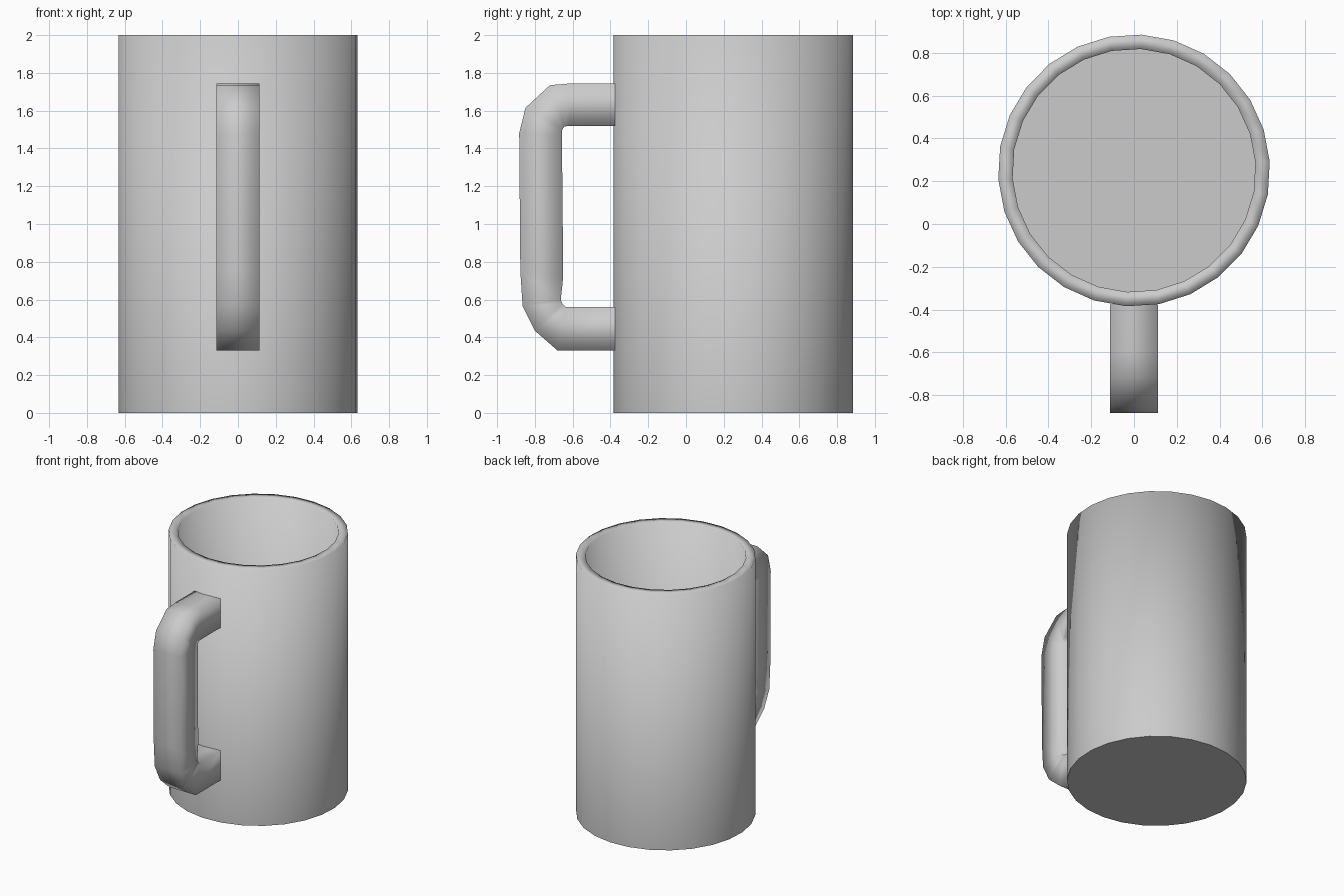
import bpy, bmesh
from math import cos, sin, pi, radians

if "Cube" in bpy.data.objects:
    bpy.data.objects.remove(bpy.data.objects["Cube"])

SIDES = 26
CENTRE_Y = 0.25


def make_object(name, bm):
    bmesh.ops.recalc_face_normals(bm, faces=bm.faces)
    mesh = bpy.data.meshes.new(name)
    bm.to_mesh(mesh)
    bm.free()
    obj = bpy.data.objects.new(name, mesh)
    bpy.context.collection.objects.link(obj)
    return obj


def bridge(bm, a, b):
    n = len(a)
    for i in range(n):
        j = (i + 1) % n
        bm.faces.new((a[i], a[j], b[j], b[i])).smooth = True


# Mug body: outer wall, rim, inner wall and flat floor
bm = bmesh.new()
rings = []
for r, z in [(0.635, 0), (0.635, 2), (0.568, 2), (0.568, 0.08)]:
    ring = []
    for i in range(SIDES):
        a = radians(3.7) + 2 * pi * i / SIDES
        ring.append(bm.verts.new((r * cos(a), CENTRE_Y + r * sin(a), z)))
    rings.append(ring)
for low, high in zip(rings, rings[1:]):
    bridge(bm, low, high)
bm.faces.new(rings[0])
bm.faces.new(rings[-1])
make_object("mug_body", bm)

# Handle: square-section loop, given as outer and inner (y, z) at each station
stations = [
    ((-0.375, 1.745), (-0.375, 1.52)),
    ((-0.60, 1.745), (-0.62, 1.52)),
    ((-0.72, 1.735), (-0.645, 1.515)),
    ((-0.85, 1.615), (-0.655, 1.50)),
    ((-0.883, 1.48), (-0.657, 1.47)),
    ((-0.877, 0.75), (-0.65, 0.72)),
    ((-0.865, 0.565), (-0.663, 0.60)),
    ((-0.80, 0.435), (-0.655, 0.58)),
    ((-0.68, 0.33), (-0.635, 0.56)),
    ((-0.375, 0.33), (-0.375, 0.56)),
]
HALF = 0.113
bm = bmesh.new()
sections = []
for outer, inner in stations:
    corners = [(-HALF, *outer), (HALF, *outer), (HALF, *inner), (-HALF, *inner)]
    sections.append([bm.verts.new(c) for c in corners])
for a, b in zip(sections, sections[1:]):
    bridge(bm, a, b)
bm.faces.new(sections[0])
bm.faces.new(sections[-1])
make_object("handle", bm)
